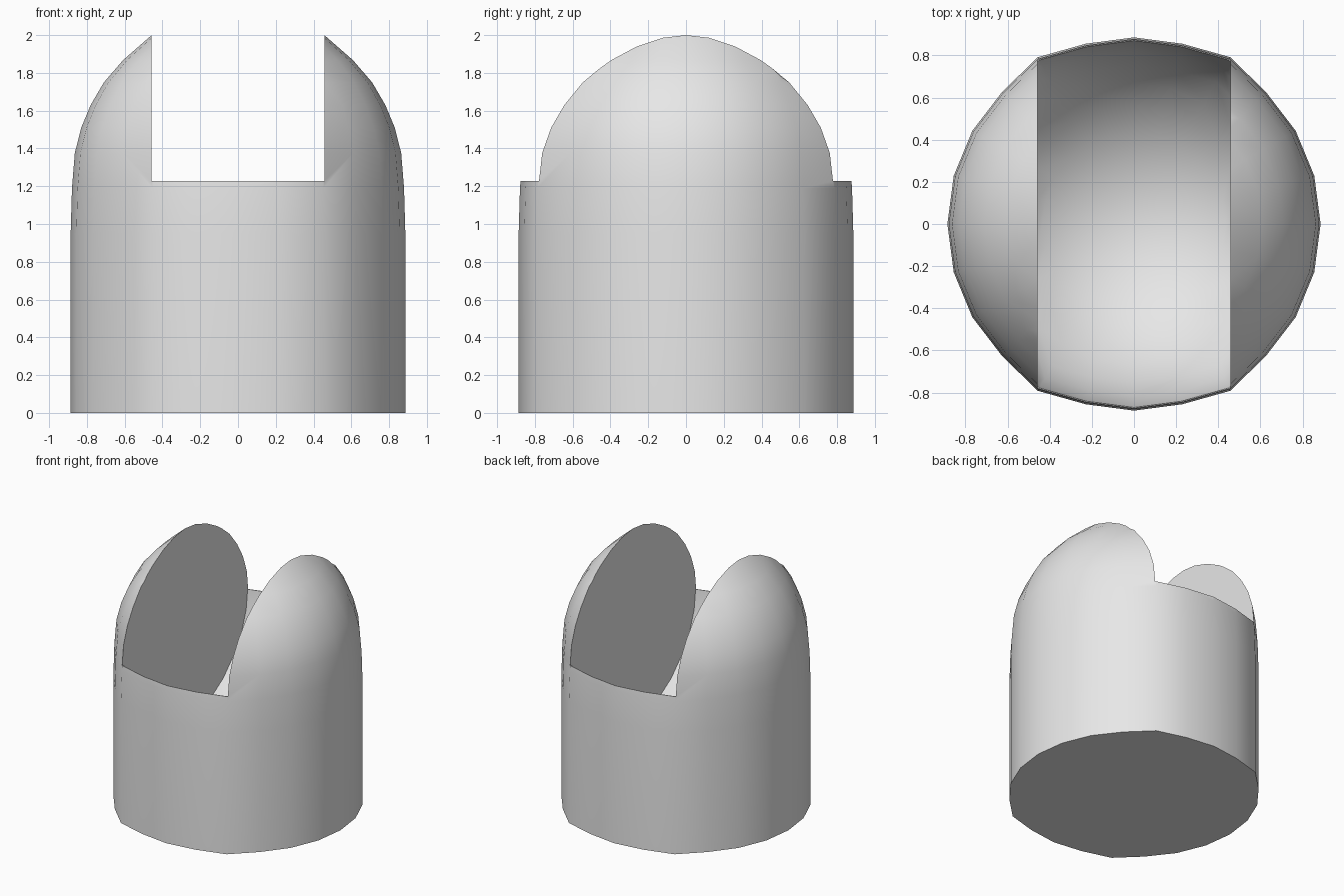
import bpy, bmesh
from math import sin, cos, pi, radians

cube = bpy.data.objects.get("Cube")
if cube:
    bpy.data.objects.remove(cube, do_unlink=True)

SIDES = 24
SLOT = 0.457  # half width of the slot

grey = bpy.data.materials.new("plain_grey")
grey.use_nodes = True
grey.diffuse_color = (0.8, 0.8, 0.8, 1)
grey.node_tree.nodes["Principled BSDF"].inputs["Base Color"].default_value = (0.8, 0.8, 0.8, 1)


def lathe(profile):
    """Turn (radius, height) points about z; the columns beside the slot stand out a little."""
    bm = bmesh.new()
    rings = []
    for r, z in profile:
        if r == 0:
            rings.append([bm.verts.new((0, 0, z))] * SIDES)
            continue
        ring = []
        for i in range(SIDES):
            a = 2 * pi * i / SIDES
            k = 1.032 if i % 12 in (4, 8) and 0.7 < r < 1 else 1
            ring.append(bm.verts.new((k * r * cos(a), k * r * sin(a), z)))
        rings.append(ring)
    for low, high in zip(rings, rings[1:]):
        for i in range(SIDES):
            j = (i + 1) % SIDES
            corners = dict.fromkeys((low[i], low[j], high[j], high[i]))
            bm.faces.new(list(corners))
    # Close open flat ends
    for ring in (rings[0], rings[-1]):
        if ring[0] is not ring[1]:
            bm.faces.new(ring)
    bmesh.ops.recalc_face_normals(bm, faces=bm.faces)
    return bm


def make_object(name, bm):
    mesh = bpy.data.meshes.new(name)
    bm.to_mesh(mesh)
    bm.free()
    mesh.materials.append(grey)
    ob = bpy.data.objects.new(name, mesh)
    bpy.context.collection.objects.link(ob)
    return ob


# Domed cylinder
body = make_object("domed_body", lathe([
    (0.886, 0), (0.886, 0.95), (0.879, 1.19), (0.864, 1.376), (0.83, 1.51),
    (0.78, 1.63), (0.71, 1.75), (0.608, 1.868), (0.457, 2.0), (0.24, 2.1), (0, 2.14)]))

# Slot cutter: round bowl below, open shaft above, trimmed to the slot width
bowl = [(0.871 * sin(radians(t)), 1.228 - 0.88 * cos(radians(t))) for t in range(0, 91, 10)]
bm = lathe(bowl + [(1.2, 1.23), (1.2, 2.4)])
for side in (-1, 1):
    cut = bmesh.ops.bisect_plane(
        bm, geom=bm.verts[:] + bm.edges[:] + bm.faces[:], dist=1e-5,
        plane_co=(side * SLOT, 0, 0), plane_no=(side, 0, 0), clear_outer=True)
    edges = [e for e in cut["geom_cut"] if isinstance(e, bmesh.types.BMEdge)]
    bmesh.ops.holes_fill(bm, edges=edges, sides=0)
bmesh.ops.recalc_face_normals(bm, faces=bm.faces)
cutter = make_object("slot_cutter", bm)
cutter.hide_render = True

# Cut the slot
mod = body.modifiers.new("slot", "BOOLEAN")
mod.operation = "DIFFERENCE"
mod.solver = "EXACT"
mod.object = cutter
bpy.ops.object.select_all(action="DESELECT")
body.select_set(True)
bpy.context.view_layer.objects.active = body
bpy.ops.object.modifier_apply(modifier=mod.name)
bpy.data.objects.remove(cutter, do_unlink=True)

# Smooth dome and bowl, crisp slot edges
bpy.ops.object.shade_smooth_by_angle(angle=radians(30))
